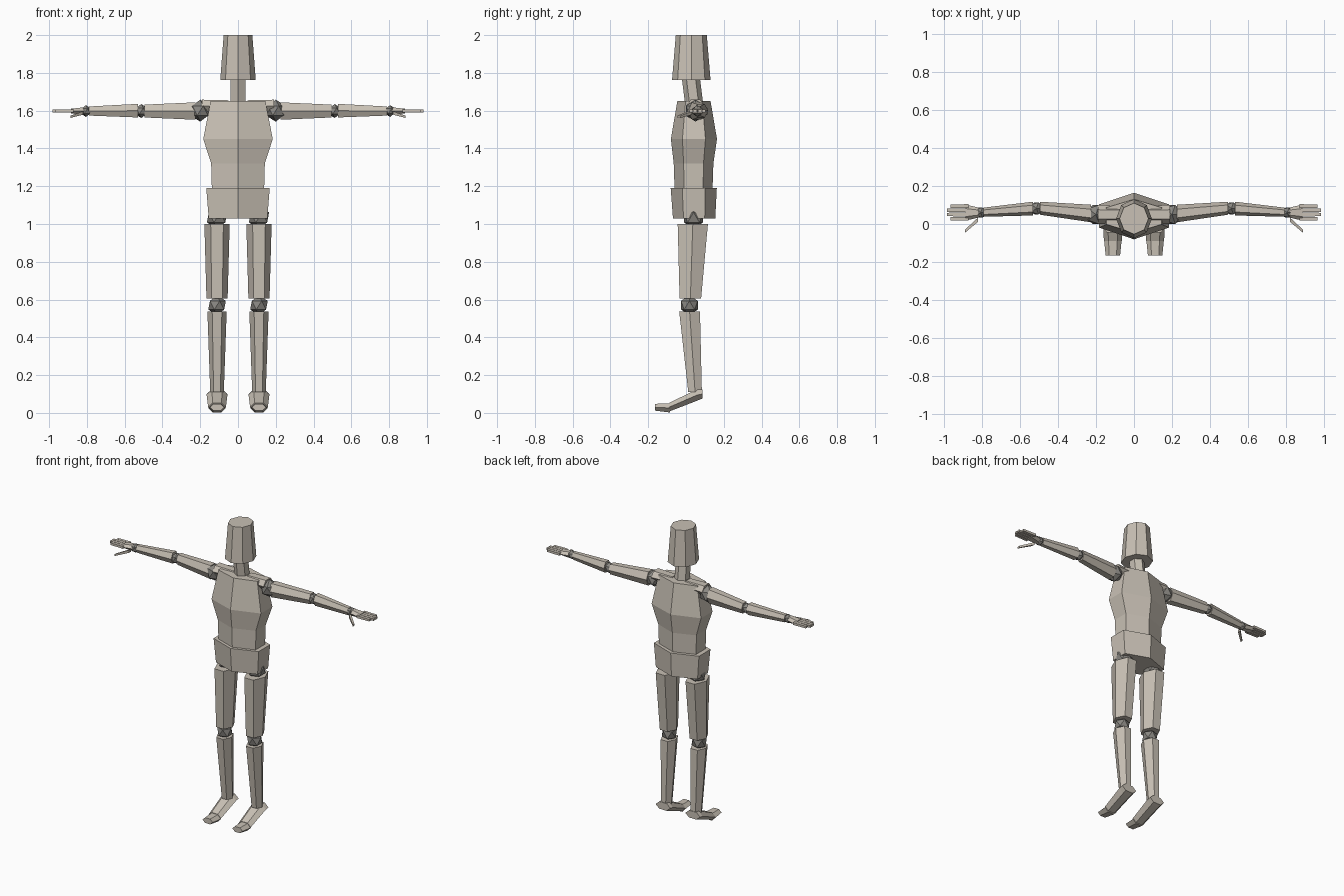
import bpy, bmesh
from math import cos, sin, pi
from mathutils import Vector

cube = bpy.data.objects.get("Cube")
if cube:
    bpy.data.objects.remove(cube)


def material(name, rgb):
    mat = bpy.data.materials.new(name)
    mat.use_nodes = True
    mat.diffuse_color = (*rgb, 1)
    mat.node_tree.nodes["Principled BSDF"].inputs["Base Color"].default_value = (*rgb, 1)
    return mat


BEIGE = material("warm beige", (0.58, 0.53, 0.46))
GREY = material("joint grey", (0.25, 0.24, 0.22))
AXES = {"x": (1, 2), "y": (0, 2), "z": (0, 1)}


def finish(bm, name, mat):
    bmesh.ops.recalc_face_normals(bm, faces=bm.faces[:])
    mesh = bpy.data.meshes.new(name)
    bm.to_mesh(mesh)
    bm.free()
    mesh.materials.append(mat)
    obj = bpy.data.objects.new(name, mesh)
    bpy.context.collection.objects.link(obj)


def loft(name, axis, sections, sides=6, phase=0.0):
    """Join polygon rings; each section is (centre, half width, half depth)."""
    bm = bmesh.new()
    angles = [phase + 2 * pi * i / sides for i in range(sides)]
    fit_u = max(cos(a) for a in angles)
    fit_v = max(sin(a) for a in angles)
    u, v = AXES[axis]
    rings = []
    for centre, half_u, half_v in sections:
        ring = []
        for a in angles:
            p = Vector(centre)
            p[u] += half_u * cos(a) / fit_u
            p[v] += half_v * sin(a) / fit_v
            ring.append(bm.verts.new(p))
        rings.append(ring)
    for low, high in zip(rings, rings[1:]):
        for i in range(sides):
            j = (i + 1) % sides
            bm.faces.new((low[i], low[j], high[j], high[i]))
    bm.faces.new(rings[0])
    bm.faces.new(rings[-1])
    finish(bm, name, BEIGE)


def joint(name, centre, radius):
    bm = bmesh.new()
    bmesh.ops.create_icosphere(bm, subdivisions=1, radius=radius)
    bmesh.ops.translate(bm, verts=bm.verts[:], vec=centre)
    finish(bm, name, GREY)


# Body core, with ridges down the front and back
loft("pelvis", "z", [((0, 0.043, 1.03), 0.155, 0.112),
                     ((0, 0.041, 1.19), 0.168, 0.122)], phase=pi / 2)
loft("torso", "z", [((0, 0.04, 1.17), 0.138, 0.1),
                    ((0, 0.04, 1.32), 0.142, 0.105),
                    ((0, 0.042, 1.45), 0.184, 0.122),
                    ((0, 0.042, 1.65), 0.145, 0.088)], phase=pi / 2)
loft("neck", "z", [((0, 0.045, 1.62), 0.04, 0.048),
                   ((0, 0.025, 1.78), 0.04, 0.048)], phase=pi / 2)
loft("head", "z", [((0, 0.028, 1.762), 0.094, 0.102),
                   ((0, 0.028, 2.0), 0.076, 0.082)], sides=8)

for s, side in ((1, "left"), (-1, "right")):
    # Shoulder and arm
    loft(side + "_collar", "x", [((s * 0.05, 0.05, 1.625), 0.045, 0.03),
                                 ((s * 0.19, 0.05, 1.625), 0.05, 0.033)])
    joint(side + "_shoulder", (s * 0.2, 0.05, 1.6), 0.058)
    loft(side + "_upper_arm", "x", [((s * 0.225, 0.055, 1.598), 0.046, 0.046),
                                    ((s * 0.495, 0.083, 1.598), 0.034, 0.034)])
    joint(side + "_elbow", (s * 0.512, 0.082, 1.598), 0.037)
    loft(side + "_forearm", "x", [((s * 0.53, 0.081, 1.6), 0.036, 0.036),
                                  ((s * 0.79, 0.062, 1.598), 0.024, 0.024)])
    joint(side + "_wrist", (s * 0.805, 0.06, 1.598), 0.031)

    # Hand
    loft(side + "_palm", "x", [((s * 0.815, 0.06, 1.598), 0.026, 0.02),
                               ((s * 0.885, 0.06, 1.598), 0.042, 0.012)])
    for i, tip in enumerate((0.965, 0.982, 0.982, 0.965)):
        y = 0.028 + i * 0.022
        loft(f"{side}_finger_{i + 1}", "x", [((s * 0.87, y, 1.598), 0.01, 0.008),
                                            ((s * tip, y, 1.598), 0.009, 0.007)], sides=4, phase=pi / 4)
    loft(side + "_thumb", "x", [((s * 0.82, 0.022, 1.588), 0.011, 0.009),
                                ((s * 0.888, -0.038, 1.567), 0.008, 0.006)], sides=4, phase=pi / 4)

    # Leg
    x = s * 0.111
    joint(side + "_hip", (x, 0.04, 1.035), 0.06)
    loft(side + "_thigh", "z", [((x, 0.023, 0.605), 0.056, 0.057),
                                ((x, 0.036, 1.0), 0.067, 0.08)])
    joint(side + "_knee", (x, 0.018, 0.57), 0.052)
    loft(side + "_shin", "z", [((x, 0.048, 0.11), 0.036, 0.036),
                               ((x, 0.019, 0.537), 0.051, 0.055)])

    # Foot, heel to ball, then the flat toe cap
    loft(side + "_foot", "y", [((x, 0.087, 0.1), 0.055, 0.024),
                               ((x, 0.06, 0.095), 0.055, 0.03),
                               ((x, -0.09, 0.03), 0.047, 0.023)])
    loft(side + "_toes", "y", [((x, -0.085, 0.026), 0.046, 0.024),
                               ((x, -0.165, 0.03), 0.038, 0.018)])
